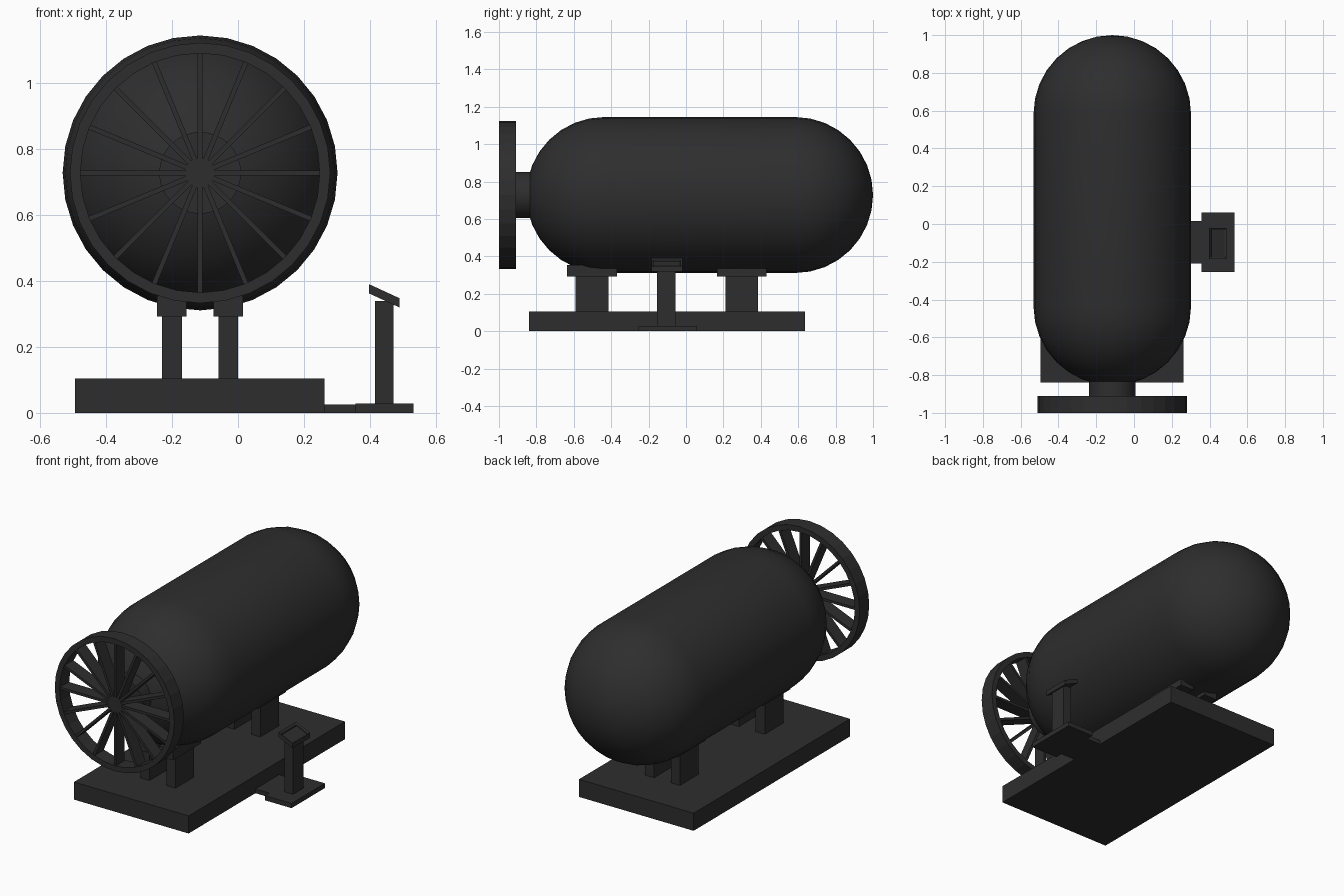
import bpy, bmesh, math
from mathutils import Matrix, Vector

if "Cube" in bpy.data.objects:
    bpy.data.objects.remove(bpy.data.objects["Cube"])

CX, CZ = -0.115, 0.728  # tank axis

mat = bpy.data.materials.new("charcoal")
mat.diffuse_color = (0.027, 0.027, 0.027, 1)
mat.use_nodes = True
mat.node_tree.nodes["Principled BSDF"].inputs["Base Color"].default_value = mat.diffuse_color


def make(name, bm, smooth=False):
    bmesh.ops.recalc_face_normals(bm, faces=bm.faces)
    me = bpy.data.meshes.new(name)
    bm.to_mesh(me)
    bm.free()
    me.materials.append(mat)
    ob = bpy.data.objects.new(name, me)
    bpy.context.collection.objects.link(ob)
    if smooth:
        bpy.ops.object.select_all(action='DESELECT')
        ob.select_set(True)
        bpy.context.view_layer.objects.active = ob
        bpy.ops.object.shade_smooth_by_angle(angle=math.radians(30))
    return ob


def add_box(bm, x0, x1, y0, y1, z0, z1):
    m = Matrix.Translation(((x0 + x1) / 2, (y0 + y1) / 2, (z0 + z1) / 2)) @ \
        Matrix.Diagonal((x1 - x0, y1 - y0, z1 - z0, 1))
    return bmesh.ops.create_cube(bm, size=1, matrix=m)["verts"]


def box(name, *b):
    bm = bmesh.new()
    add_box(bm, *b)
    return make(name, bm)


def lathe(name, profile, closed=False, smooth=True, n=32):
    """Revolve (radius, y) points about the tank axis."""
    bm = bmesh.new()
    vs = [bm.verts.new((CX + r, y, CZ)) for r, y in profile]
    pairs = list(zip(vs, vs[1:])) + ([(vs[-1], vs[0])] if closed else [])
    es = [bm.edges.new(p) for p in pairs]
    bmesh.ops.spin(bm, geom=vs + es, cent=(CX, 0, CZ), axis=(0, 1, 0),
                   angle=2 * math.pi, steps=n, use_duplicate=False)
    bmesh.ops.remove_doubles(bm, verts=bm.verts, dist=1e-4)
    return make(name, bm, smooth)


# Tank: capsule with rounded ends
R, Y0, Y1 = 0.417, -0.437, 0.583
arc = [math.pi / 2 * i / 8 for i in range(9)]
prof = [(R * math.sin(a), Y0 - R * math.cos(a)) for a in arc]
prof += [(R * math.cos(a), Y1 + R * math.sin(a)) for a in arc]
lathe("tank", prof)

# Neck and hand wheel
lathe("neck", [(0, -0.912), (0.124, -0.912), (0.124, -0.8), (0, -0.8)])
lathe("wheel_rim", [(0.395, -1), (0.395, -0.91), (0.363, -0.91), (0.363, -1)],
      closed=True, smooth=False)
lathe("wheel_hub", [(0, -0.996), (0.045, -0.996), (0.045, -0.905), (0, -0.905)], smooth=False)
bm = bmesh.new()
for i in range(16):
    vs = add_box(bm, 0.02, 0.37, -0.995, -0.915, -0.0075, 0.0075)
    bmesh.ops.transform(bm, verts=vs, matrix=Matrix.Translation((CX, 0, CZ)) @
                        Matrix.Rotation(math.pi / 8 * i, 4, 'Y'))
make("wheel_spokes", bm)

# Base and supports
box("base", -0.495, 0.262, -0.84, 0.635, 0, 0.105)
for tag, y in (("front", -0.502), ("back", 0.298)):
    for side, s in (("left", -1), ("right", 1)):
        x = CX + s * 0.0855
        box(f"{tag}_{side}_leg", x - 0.03, x + 0.03, y - 0.088, y + 0.088, 0.1, 0.30)
        box(f"{tag}_{side}_cradle", x - 0.045, x + 0.045, y - 0.133, y + 0.133, 0.293, 0.355)

# Control stand
box("stand_link", 0.255, 0.362, -0.21, 0.015, 0, 0.025)
box("stand_foot", 0.357, 0.532, -0.255, 0.06, 0, 0.028)
box("stand_post", 0.416, 0.472, -0.155, -0.055, 0.025, 0.34)

# Slanted panel with recessed screen
bm = bmesh.new()
add_box(bm, 0.398, 0.49, -0.185, -0.02, 0.341, 0.369)
top = max(bm.faces, key=lambda f: f.calc_center_median().z)
bmesh.ops.inset_region(bm, faces=[top], thickness=0.015)
bmesh.ops.translate(bm, verts=top.verts, vec=Vector((0, 0, -0.006)))
bmesh.ops.inset_region(bm, faces=[top], thickness=0.001, depth=-0.006)
for v in bm.verts:
    v.co.z -= (v.co.x - 0.444) * 0.46
make("stand_panel", bm)
